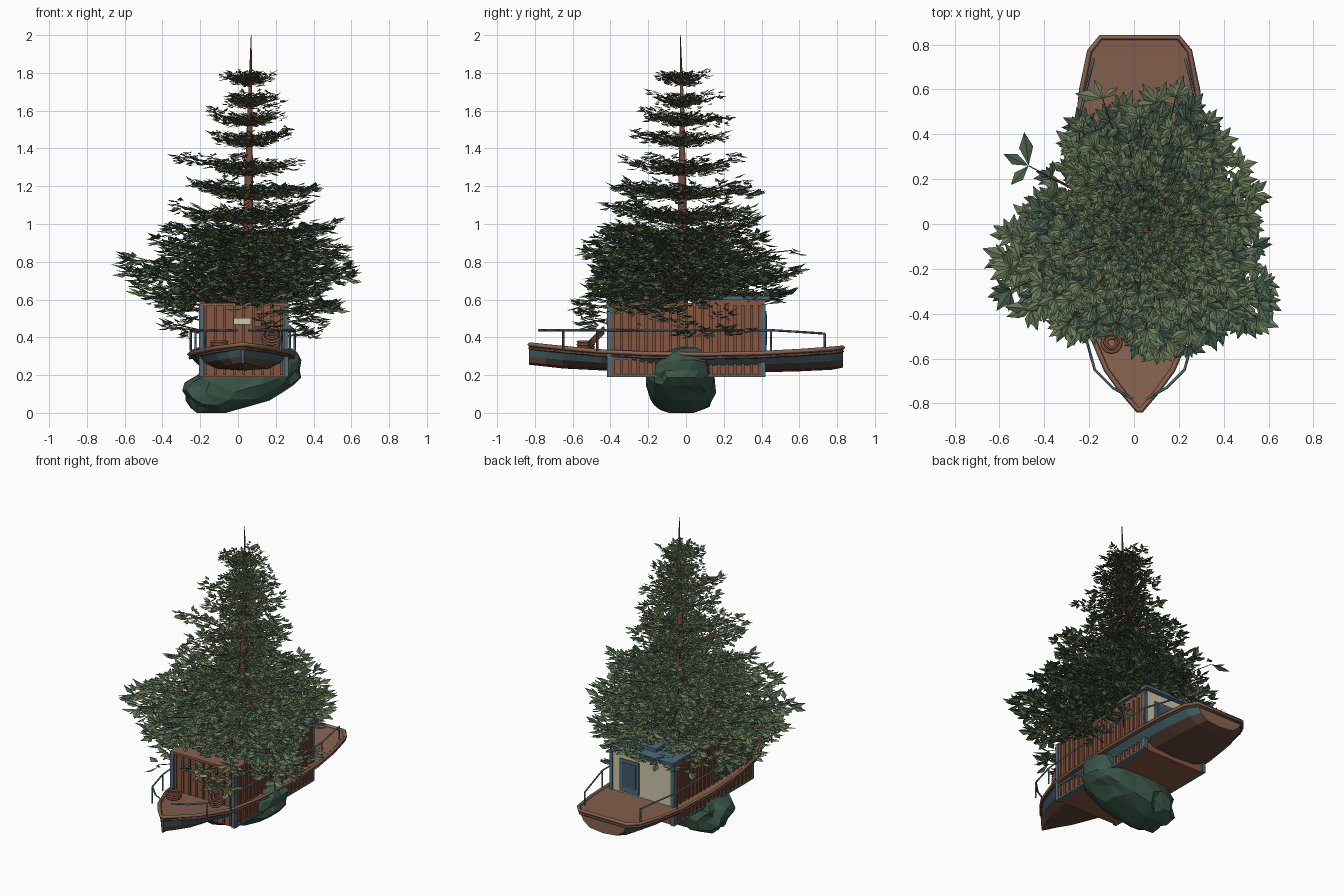
import bpy, bmesh, math, random
from mathutils import Vector, Matrix

random.seed(4)
if "Cube" in bpy.data.objects:
    bpy.data.objects.remove(bpy.data.objects["Cube"])


def material(name, hexcode):
    srgb = [int(hexcode[i:i + 2], 16) / 255 for i in (0, 2, 4)]
    col = [c / 12.92 if c < 0.04 else ((c + 0.055) / 1.055) ** 2.4 for c in srgb] + [1]
    m = bpy.data.materials.new(name)
    m.use_nodes = True
    m.diffuse_color = col
    m.node_tree.nodes["Principled BSDF"].inputs["Base Color"].default_value = col
    return m


DECK = material("deck wood", "87624f")
PLANK = material("red brown planks", "85573f")
DARK = material("dark hull wood", "62463a")
HULL = material("slate hull paint", "405a66")
TRIM = material("blue trim", "506b79")
CREAM = material("cream paint", "cfc7aa")
ROCK = material("green rock", "3b584a")
LEAF = material("leaf green", "6a7b5b")
LEAF_DARK = material("deep leaf green", "4a6150")
BARK = material("bark", "7a4e3a")

CX = 0.025  # centre line of the boat


def finish(name, bm, mats):
    me = bpy.data.meshes.new(name)
    bm.to_mesh(me)
    bm.free()
    for m in mats:
        me.materials.append(m)
    ob = bpy.data.objects.new(name, me)
    bpy.context.collection.objects.link(ob)
    return ob


def boxes(name, mat, spans):
    """Boxes given as (x0, x1, y0, y1, z0, z1), joined in one object."""
    bm = bmesh.new()
    for x0, x1, y0, y1, z0, z1 in spans:
        mid = Vector((x0 + x1, y0 + y1, z0 + z1)) / 2
        size = Matrix.Diagonal((x1 - x0, y1 - y0, z1 - z0, 1))
        bmesh.ops.create_cube(bm, size=1, matrix=Matrix.Translation(mid) @ size)
    return finish(name, bm, [mat])


def pipes(name, mat, paths, depth, res=0, closed=False):
    """Tubes along paths of (x, y, z, radius factor)."""
    cu = bpy.data.curves.new(name, "CURVE")
    cu.dimensions = "3D"
    cu.bevel_depth, cu.bevel_resolution, cu.use_fill_caps = depth, res, True
    for path in paths:
        sp = cu.splines.new("POLY")
        sp.points.add(len(path) - 1)
        sp.use_cyclic_u = closed
        for p, q in zip(sp.points, path):
            p.co = (*q[:3], 1)
            p.radius = q[3] if len(q) > 3 else 1
    ob = bpy.data.objects.new(name, cu)
    bpy.context.collection.objects.link(ob)
    cu.materials.append(mat)
    bpy.ops.object.select_all(action="DESELECT")
    ob.select_set(True)
    bpy.context.view_layer.objects.active = ob
    bpy.ops.object.convert(target="MESH")
    return ob


# Hull: stations of (y, half width, top, bottom) lofted with one section
stations = [(-.83, .01, .36, .255), (-.74, .085, .35, .245), (-.65, .15, .341, .235),
            (-.45, .235, .323, .225), (-.2, .27, .311, .22), (.1, .285, .308, .215),
            (.4, .28, .314, .215), (.6, .26, .325, .22), (.77, .225, .337, .228),
            (.832, .175, .343, .24)]
half = [(1, 0), (.97, .12), (.83, .58), (.55, .9), (0, 1)]
section = half + [(-u, v) for u, v in reversed(half[:-1])]
bm = bmesh.new()
rings = [[bm.verts.new((CX + u * w, y, top - v * (top - low))) for u, v in section]
         for y, w, top, low in stations]
for a, b in zip(rings, rings[1:]):
    for i in range(len(section) - 1):
        f = bm.faces.new((a[i], b[i], b[i + 1], a[i + 1]))
        f.material_index = 0 if i in (0, 1, 6, 7) else 1
    bm.faces.new((a[0], a[-1], b[-1], b[0])).material_index = 2
bm.faces.new(rings[0])
bm.faces.new(rings[-1]).material_index = 2
bmesh.ops.recalc_face_normals(bm, faces=bm.faces)
finish("hull", bm, [HULL, DARK, DECK])


# Rim around the deck, with a thin dark rubbing strake below it
def rim(inset, drop):
    return [(CX + s * max(w - inset, .004), y, top - drop) for s, row in
            ((1, stations), (-1, stations[::-1])) for y, w, top, low in row]


pipes("gunwale", DECK, [rim(.002, -.002)], .012, closed=True)
pipes("rubbing_strake", DARK, [rim(.004, .018)], .007, closed=True)

# Cabin body reaching below the hull
X0, X1, Y0, Y1 = -.195, .255, -.405, .41
boxes("cabin_walls", PLANK, [(X0, X1, Y0, Y1, .19, .575), (X0, X1, .1, Y1, .57, .6)])
n = 19
battens = []
for i in range(n):
    y = Y0 + (i + .5) * (Y1 - Y0) / n
    for x in (X0, X1):
        battens.append((x - .009, x + .009, y - .008, y + .008, .2, .57))
for i in range(9):
    x = X0 + (i + .5) * (X1 - X0) / 9
    battens.append((x - .007, x + .007, Y0 - .008, Y0, .2, .57))
boxes("wall_battens", BARK, battens)
frame = [(x - .012, x + .012, y - .012, y + .012, .19, .575) for x in (X0, X1) for y in (Y0, Y1)]
for x in (X0, X1):
    frame += [(x - .013, x + .013, Y0, Y1, z, z + .012) for z in (.19, .283)]
boxes("cabin_frame", TRIM, frame)

# Cabin ends: front door and sign, painted back wall with its blue door
boxes("front_door", DARK, [(.08, .19, Y0 - .012, Y0 - .004, .325, .46)])
boxes("front_sign", CREAM, [(-.025, .07, Y0 - .018, Y0 - .009, .468, .502)])
boxes("back_wall", CREAM, [(X0 + .012, X1 - .012, Y1, Y1 + .008, .31, .595)])
boxes("back_door", TRIM, [(.05, .19, Y1 + .006, Y1 + .015, .325, .54)])
boxes("back_door_panel", HULL, [(.07, .17, Y1 + .014, Y1 + .018, .36, .52)])

# Roofs and stove pipe
boxes("front_roof", DECK, [(X0 - .01, X1 + .01, Y0 - .015, .1, .568, .582)])
boxes("back_roof", TRIM, [(X0 - .02, X1 + .02, .12, Y1 + .035, .598, .618),
                          (-.04, .08, .27, .37, .618, .64)])
pipes("stove_pipe", TRIM, [[(.02, .32, .6), (.02, .32, .82)]], .012, 2)

# Railings running the length of the boat, mirrored on both sides
rails = []
for s in (1, -1):
    line = [(CX + s * w, y, z) for w, y, z in
            ((.03, -.78, .438), (.12, -.73, .438), (.2, -.65, .438), (.25, -.47, .438),
             (.27, -.2, .438), (.275, .45, .438), (.25, .55, .432), (.205, .735, .42))]
    rails.append(line)
    for x, y, z in (line[2], line[3], line[5], line[7]):
        rails.append([(x, y, z), (x, y, .33)])
pipes("railings", TRIM, rails, .006)

# Rope coils on the foredeck, one leaning against the cabin
coils = []
for x, y, z, r, lean in ((.18, -.475, .385, .05, 1), (-.1, -.53, .348, .042, 0)):
    for k in range(3):
        for shrink in (1, .55):
            ring = []
            for i in range(12):
                a = i * math.tau / 12
                dy = r * shrink * math.sin(a) * (1 - .25 * lean)
                ring.append((x + r * shrink * math.cos(a), y + dy, z + dy * lean + k * .014))
            coils.append(ring)
pipes("rope_coils", BARK, coils, .008, closed=True)

# Boulder under the boat, squared off and chipped
bm = bmesh.new()
bmesh.ops.create_icosphere(bm, subdivisions=3, radius=1)
turn = Matrix.Rotation(math.radians(-19), 3, "Y")
for v in bm.verts:
    p = Vector([math.copysign(abs(c) ** .82, c) for c in v.co]) * random.uniform(.9, 1.03)
    v.co = turn @ Vector((p.x * .335, p.y * .195, p.z * .148)) + Vector((.03, -.025, .174))
    v.co.z = max(v.co.z, 0)
bmesh.ops.dissolve_limit(bm, angle_limit=math.radians(14), verts=bm.verts, edges=bm.edges)
bmesh.ops.triangulate(bm, faces=bm.faces)
finish("boulder", bm, [ROCK])

# Tree trunk
TX, TY = .055, -.02
pipes("tree_trunk", BARK, [[(TX, TY, .3, 1.2), (TX, TY, .6, 1), (TX, TY, 1.1, .75),
                            (TX + .008, TY, 1.6, .38), (TX + .015, TY - .01, 2, .06)]], .034, 1)

# Foliage: flat fans of folded diamond leaves along tiers of branches
leaves = bmesh.new()


def spray(pos, heading, size, count=6):
    dark = random.random() < .25
    for k in range(count):
        a = heading + (k / (count - 1) - .5) * 2.3 + random.uniform(-.2, .2)
        L = size * random.uniform(.7, 1.25)
        d = Vector((math.cos(a), math.sin(a), random.uniform(-.3, .45)))
        side = Vector((-d.y, d.x, random.uniform(-.4, .4))) * L * .21
        base = pos + Vector((0, 0, random.uniform(-.02, .02)))
        mid = base + d * L * .55 - Vector((0, 0, L * .08))
        b, l, t, r = [leaves.verts.new(q) for q in (base, mid + side, base + d * L, mid - side)]
        for tri in ((b, r, t), (b, t, l)):
            leaves.faces.new(tri).material_index = int(dark)


lobes = [.57, .56, .5, .56, .63, .62, .55, .5, .47, .53, .7, .62, .52, .53, .54, .6, .66, .53]


def reach(a):
    f = (a / math.tau * len(lobes)) % len(lobes)
    i = int(f)
    return lobes[i] + (lobes[(i + 1) % len(lobes)] - lobes[i]) * (f - i)


def in_cabin(p):
    return X0 - .03 < p.x < X1 + .03 and Y0 - .05 < p.y < Y1 + .05 and p.z < .6


branches = []
tiers = [.41, .48, .54, .58, .63, .69, .75, .81, .87, .93, 1.03, 1.16, 1.29, 1.44, 1.55, 1.65, 1.765]
for n, h in enumerate(tiers):
    count = 9 if h < .5 else 15
    for k in range(count):
        a = math.tau * (k + random.uniform(-.3, .3)) / count + n * .7
        scale = min(.85 + h * .25, 1 - .63 * (h - .6), 1)
        R = max(reach(a) * scale * random.choice((.6, .78, .95, 1.1)) - .045, .06)
        out = Vector((math.cos(a), math.sin(a), 0))
        across = Vector((-out.y, out.x, 0))
        start = Vector((TX, TY, h - .03))
        rise = random.uniform(.04, .22) * R
        tip = start + out * R + Vector((0, 0, .03 + rise))
        branches.append([(*start, 1), (*tip, .25)])
        steps = max(3, int(R / .048))
        for i in range(steps + 1):
            t = .12 + .88 * i / steps
            for s in ((0,) if i == steps else (-1, 1)):
                p = start.lerp(tip, t) + across * s * R * .17 * random.uniform(.3, 1)
                p.z = h + rise * t * t + random.uniform(-.022, .022)
                if not in_cabin(p):
                    spray(p, a + s * .6, .028 + .075 * R * (.4 + t))

# A few long stray shoots
for x, y, z, size in ((-.47, .26, .62, .15), (-.14, .56, .86, .1), (-.25, -.48, .5, .08)):
    p = Vector((x, y, z))
    branches.append([(TX, TY, z - .06, .8), (*p, .3)])
    spray(p, math.atan2(y - TY, x - TX), size, 3)
finish("foliage", leaves, [LEAF, LEAF_DARK])
pipes("tree_branches", BARK, branches, .008)
